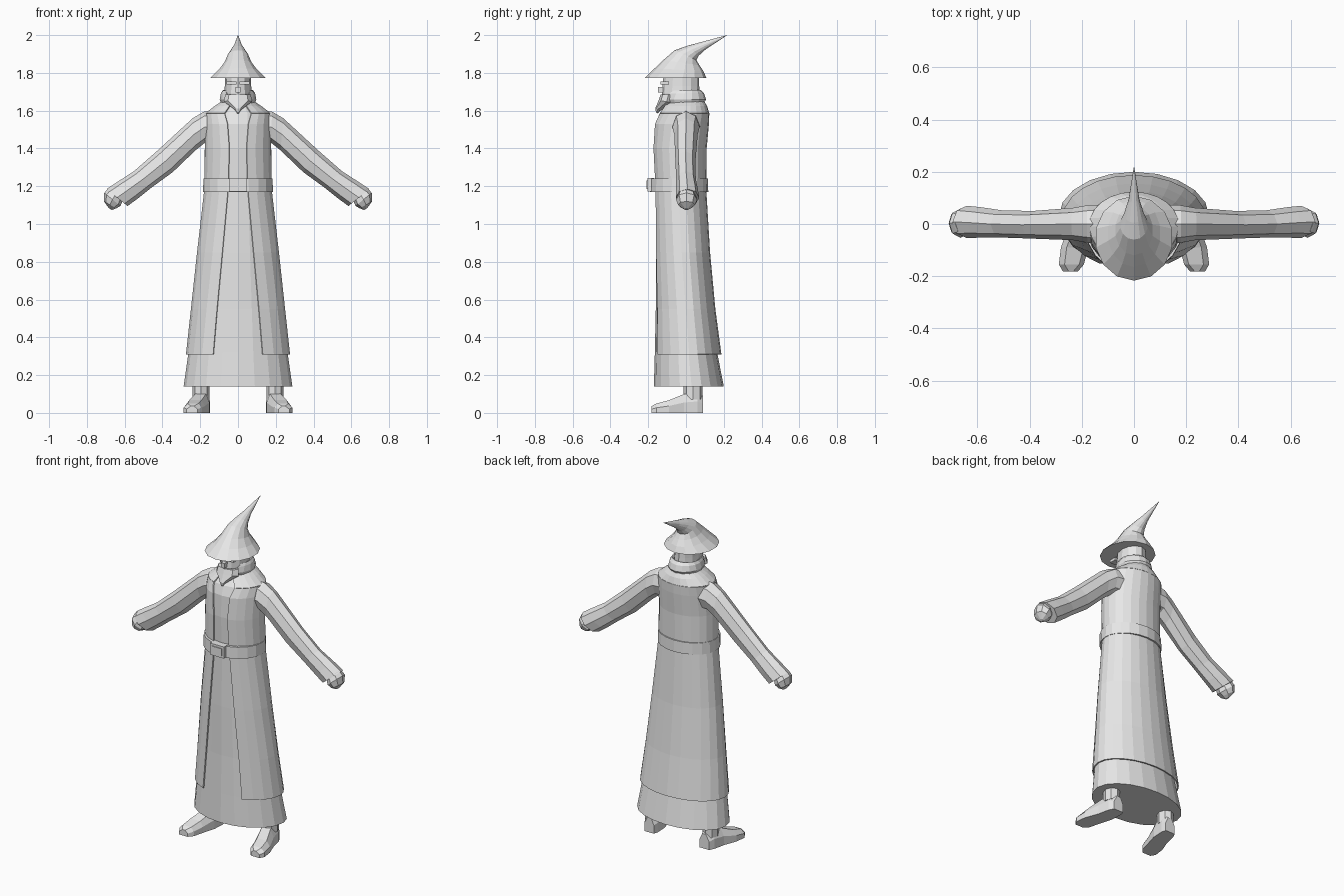
import bpy, math
from mathutils import Vector as V

cloth = bpy.data.materials.new("plain_grey")
cloth.diffuse_color = (0.8, 0.8, 0.8, 1)


def loft(name, rings, closed=True, cap0=True, cap1=True, mirror=False, thick=0):
    """Skin a list of equal-length rings into one faceted object."""
    n = len(rings[0])
    verts = [p for r in rings for p in r]
    faces = []
    for i in range(len(rings) - 1):
        for j in range(n if closed else n - 1):
            k = (j + 1) % n
            faces.append((i * n + j, i * n + k, (i + 1) * n + k, (i + 1) * n + j))
    if closed and cap0:
        faces.append(tuple(reversed(range(n))))
    if closed and cap1:
        faces.append(tuple(range(len(verts) - n, len(verts))))
    me = bpy.data.meshes.new(name)
    me.from_pydata(verts, [], faces)
    me.validate()
    me.materials.append(cloth)
    ob = bpy.data.objects.new(name, me)
    bpy.context.collection.objects.link(ob)
    bpy.context.view_layer.objects.active = ob
    ob.select_set(True)
    bpy.ops.object.mode_set(mode='EDIT')
    bpy.ops.mesh.select_all(action='SELECT')
    bpy.ops.mesh.normals_make_consistent(inside=False)
    bpy.ops.object.mode_set(mode='OBJECT')
    ob.select_set(False)
    if thick:
        s = ob.modifiers.new("thickness", 'SOLIDIFY')
        s.thickness, s.offset = thick, 0
    if mirror:
        ob.modifiers.new("mirror", 'MIRROR')
    return ob


def span_ring(a, b, side, n=8):
    """Oval ring spanning points a to b, with the given sideways half vector."""
    a, b, side = V(a), V(b), V(side)
    c, u = (a + b) / 2, (a - b) / 2
    return [c + u * math.cos(t) + side * math.sin(t)
            for t in (2 * math.pi * j / n for j in range(n))]


def body_ring(z, w, front, back, grow=0.0, gap=None, n=20, tilt=0.0):
    """Horizontal robe section, widest slightly behind the middle; gap opens the front."""
    cy = back - (back - front) * 0.46
    t0 = 0 if gap is None else math.asin(gap / (w + grow))
    pts = []
    for j in range(n if gap is None else n + 1):
        t = t0 + (2 * math.pi - 2 * t0) * j / n
        c = math.cos(t)
        r = (cy - front if c > 0 else back - cy) + grow
        pts.append(V(((w + grow) * math.sin(t), cy - r * c, z - tilt * c)))
    return pts


def box(name, x, y, z, **kw):
    return loft(name, [[V((x[0], y[0], h)), V((x[1], y[0], h)),
                        V((x[1], y[1], h)), V((x[0], y[1], h))] for h in z], **kw)


# Inner robe: hem, skirt, chest, shoulders and collar (z, half width, front, back)
robe = [(0.14, 0.288, -0.17, 0.20), (0.32, 0.262, -0.165, 0.165), (0.55, 0.236, -0.16, 0.135),
        (0.85, 0.205, -0.16, 0.11), (1.18, 0.17, -0.155, 0.09), (1.40, 0.165, -0.165, 0.092),
        (1.53, 0.165, -0.16, 0.105), (1.585, 0.162, -0.14, 0.108),
        (1.62, 0.115, -0.112, 0.10), (1.645, 0.075, -0.085, 0.085)]
loft("inner_robe", [body_ring(*r) for r in robe])

# Open coat over the robe; last value is half the front opening
coat = [(0.31, 0.268, -0.168, 0.18, 0.13), (0.55, 0.242, -0.163, 0.148, 0.11),
        (0.85, 0.21, -0.163, 0.12, 0.082), (1.18, 0.173, -0.16, 0.1, 0.052),
        (1.40, 0.17, -0.17, 0.102, 0.045), (1.53, 0.168, -0.165, 0.114, 0.055),
        (1.585, 0.165, -0.143, 0.116, 0.07)]
loft("coat", [body_ring(*r[:4], grow=0.004, gap=r[4]) for r in coat], closed=False, thick=0.007)
collar = [(1.585, 0.165, -0.143, 0.116, 0.07), (1.622, 0.118, -0.115, 0.105, 0.045),
          (1.647, 0.08, -0.088, 0.09, 0.035)]
loft("coat_shoulders", [body_ring(*r[:4], grow=0.004, gap=r[4]) for r in collar],
     closed=False, thick=0.007)

# Belt and buckle
loft("belt", [body_ring(z, 0.173, -0.178, 0.106, grow=g) for z, g in
              ((1.17, 0), (1.17, 0.012), (1.24, 0.01), (1.24, 0))])
box("buckle", (-0.047, 0.047), (-0.203, -0.17), (1.172, 1.243))
box("buckle_plate", (-0.034, 0.034), (-0.208, -0.2), (1.185, 1.23))

# Sleeves: top and bottom outline points (x, z) and half depth, flaring to the cuff
arm = [((0.10, 1.605), (0.12, 1.43), 0.075, 0.0), ((0.18, 1.595), (0.175, 1.43), 0.072, 0.0),
       ((0.24, 1.56), (0.225, 1.39), 0.062, 0.0), ((0.43, 1.385), (0.345, 1.275), 0.053, -0.003),
       ((0.55, 1.28), (0.455, 1.195), 0.052, 0.0), ((0.64, 1.222), (0.53, 1.135), 0.058, 0.006),
       ((0.695, 1.185), (0.585, 1.095), 0.062, 0.008)]
loft("sleeve", [span_ring((a[0], y, a[1]), (b[0], y, b[1]), (0, d, 0))
                for a, b, d, y in arm], mirror=True)

# Fists
fist = [((0.685, 1.19), (0.61, 1.125), 0.045), ((0.708, 1.165), (0.622, 1.095), 0.056),
        ((0.71, 1.12), (0.645, 1.083), 0.045), ((0.685, 1.085), (0.668, 1.074), 0.012)]
loft("fist", [span_ring((a[0], 0.003, a[1]), (b[0], 0.003, b[1]), (0, d, 0))
              for a, b, d in fist], mirror=True)

# Boots: sections along the foot (y, inner x, outer x, top height)
boot = [(0.09, 0.155, 0.22, 0.09), (0.06, 0.148, 0.235, 0.11), (-0.01, 0.152, 0.25, 0.10),
        (-0.09, 0.175, 0.28, 0.067), (-0.155, 0.192, 0.288, 0.05), (-0.182, 0.215, 0.272, 0.036)]
loft("boot", [[V((a, y, 0)), V((b, y, 0)), V((b, y, h * 0.55)), V((b - 0.022, y, h)),
               V((a + 0.018, y, h)), V((a, y, h * 0.55))] for y, a, b, h in boot], mirror=True)
loft("leg", [span_ring((0.195, -0.012, z), (0.195, 0.088, z), (0.045, 0, 0)) for z in (0.07, 0.3)],
     mirror=True)

# Head
head = [(1.62, 0.05, -0.07, 0.06), (1.65, 0.07, -0.12, 0.07), (1.69, 0.073, -0.128, 0.072),
        (1.73, 0.07, -0.125, 0.07), (1.79, 0.068, -0.118, 0.068)]
loft("head", [body_ring(*r, n=12) for r in head])
box("nose", (-0.012, 0.012), (-0.148, -0.11), (1.695, 1.725))
box("brow", (0.008, 0.062), (-0.134, -0.09), (1.738, 1.755), mirror=True)
# Hair band, swelling at the nape, open at the face
hair = [(1.635, 0.083, -0.1, 0.085, 0.045), (1.66, 0.092, -0.115, 0.1, 0.05),
        (1.69, 0.085, -0.11, 0.09, 0.055), (1.705, 0.076, -0.1, 0.074, 0.062)]
loft("hair", [body_ring(*r[:4], gap=r[4], n=12) for r in hair], closed=False, thick=0.012)
# Beard tapering to a forward tip
beard = [((-0.135, 1.685), (-0.05, 1.685), 0.068), ((-0.145, 1.655), (-0.06, 1.64), 0.075),
         ((-0.155, 1.63), (-0.105, 1.615), 0.04), ((-0.163, 1.612), (-0.138, 1.598), 0.017),
         ((-0.158, 1.59), (-0.15, 1.585), 0.005)]
loft("beard", [span_ring((0, *a), (0, *b), (w, 0, 0)) for a, b, w in beard])

# Pointed hat bending backwards: front and back outline points (y, z), half width
hat = [((-0.217, 1.773), (0.108, 1.773), 0.15), ((-0.165, 1.825), (0.093, 1.808), 0.103),
       ((-0.12, 1.868), (0.072, 1.84), 0.073), ((-0.06, 1.92), (0.055, 1.868), 0.054),
       ((0.005, 1.943), (0.068, 1.892), 0.038), ((0.08, 1.963), (0.105, 1.925), 0.021),
       ((0.217, 2.0), (0.216, 1.998), 0.001)]
loft("hat", [span_ring((0, *a), (0, *b), (w, 0, 0), n=14) for a, b, w in hat])
